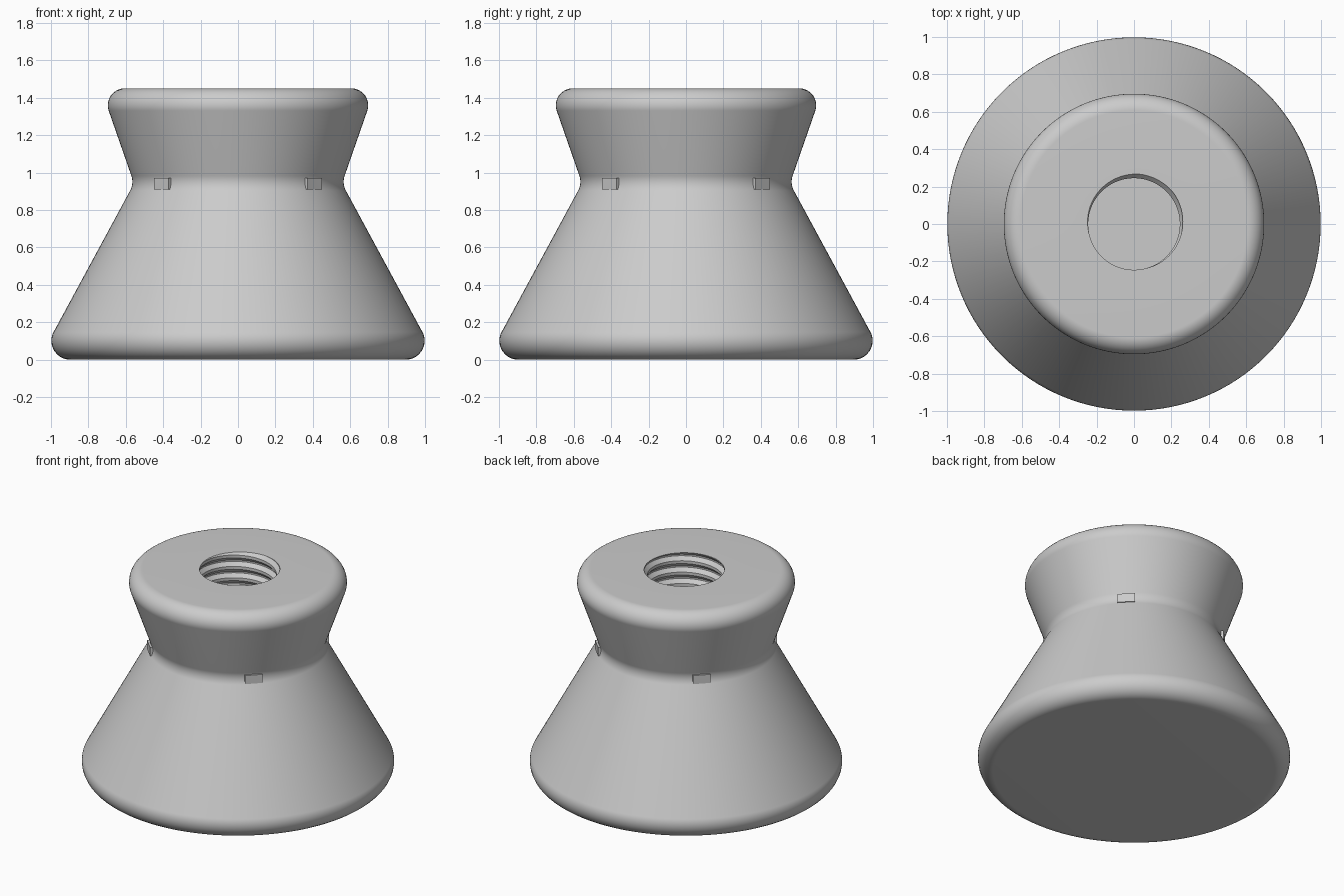
import bpy
import bmesh
from math import pi, tau, cos, sin, tan
from mathutils import Vector, Matrix

if "Cube" in bpy.data.objects:
    bpy.data.objects.remove(bpy.data.objects["Cube"], do_unlink=True)

SEGMENTS = 128
TOP = 1.45
FLOOR = 0.65          # bottom of the threaded socket
PITCH = 0.08
MINOR, MAJOR = 0.245, 0.268
THREAD_OFFSET = 0.458
THREAD_PHASES = (0, 0.25, 0.56, 0.69)

grey = bpy.data.materials.new("satin grey")
grey.use_nodes = True
grey.diffuse_color = (0.6, 0.6, 0.6, 1)
grey.node_tree.nodes["Principled BSDF"].inputs["Base Color"].default_value = (0.6, 0.6, 0.6, 1)


def finish(name, bm):
    bmesh.ops.recalc_face_normals(bm, faces=bm.faces)
    mesh = bpy.data.meshes.new(name)
    bm.to_mesh(mesh)
    bm.free()
    mesh.materials.append(grey)
    obj = bpy.data.objects.new(name, mesh)
    bpy.context.collection.objects.link(obj)
    bpy.ops.object.select_all(action='DESELECT')
    obj.select_set(True)
    bpy.context.view_layer.objects.active = obj
    bpy.ops.object.shade_smooth_by_angle(angle=pi / 6)


def fillet(before, corner, after, radius, steps=12):
    """Points of an arc that rounds one corner of a profile."""
    before, corner, after = Vector(before), Vector(corner), Vector(after)
    a, b = (before - corner).normalized(), (after - corner).normalized()
    half = a.angle(b) / 2
    centre = corner + (a + b).normalized() * radius / sin(half)
    start = corner + a * radius / tan(half) - centre
    end = corner + b * radius / tan(half) - centre
    return [centre + start.lerp(end, i / steps).normalized() * radius
            for i in range(steps + 1)]


def thread_radius(phase):
    """Trapezoid thread: flat crest, slope, flat root, slope."""
    p = phase % 1
    _, crest, root_in, root_out = THREAD_PHASES
    if p < crest:
        depth = 0
    elif p < root_in:
        depth = (p - crest) / (root_in - crest)
    elif p < root_out:
        depth = 1
    else:
        depth = (1 - p) / (1 - root_out)
    return MINOR + (MAJOR - MINOR) * depth


# Outer profile: flared foot, waist and flared head, each with a rounded corner
foot, waist, head = (1.066, 0), (0.556, 0.942), (0.733, TOP)
outer = [Vector((0, 0))]
outer += fillet((0, 0), foot, waist, 0.1)
outer += fillet(foot, waist, head, 0.1)
outer += fillet(waist, head, (0, TOP), 0.09)


def column(turn):
    """Full section at one turn fraction, with the thread climbing the socket."""
    points = [(p.x, p.y) for p in outer]
    lead = turn + THREAD_OFFSET
    for k in range(int((TOP - FLOOR) / PITCH) + 3):
        for phase in THREAD_PHASES:
            z = min(TOP, max(FLOOR, TOP + PITCH * (lead - k - phase)))
            points.append((thread_radius(lead - (z - TOP) / PITCH), z))
    return points + [(0, FLOOR)]


# Knob body with threaded socket
bm = bmesh.new()
columns = []
for i in range(SEGMENTS + 1):
    angle = tau * i / SEGMENTS
    columns.append([bm.verts.new((r * cos(angle), r * sin(angle), z))
                    for r, z in column(i / SEGMENTS)])
for left, right in zip(columns, columns[1:]):
    for j in range(len(left) - 1):
        bm.faces.new((left[j], right[j], right[j + 1], left[j + 1]))
bmesh.ops.remove_doubles(bm, verts=bm.verts, dist=1e-5)
finish("knob_body", bm)

# Four small lugs standing proud of the waist, on the diagonals
for i, side in enumerate(("back_left", "back_right", "front_right", "front_left")):
    bm = bmesh.new()
    bmesh.ops.create_cube(bm, size=1, matrix=Matrix.Rotation(pi / 4 + i * pi / 2, 4, 'Z')
                          @ Matrix.Translation((0.53, 0, 0.94))
                          @ Matrix.Diagonal((0.1, 0.112, 0.06, 1)))
    finish("waist_lug_" + side, bm)
